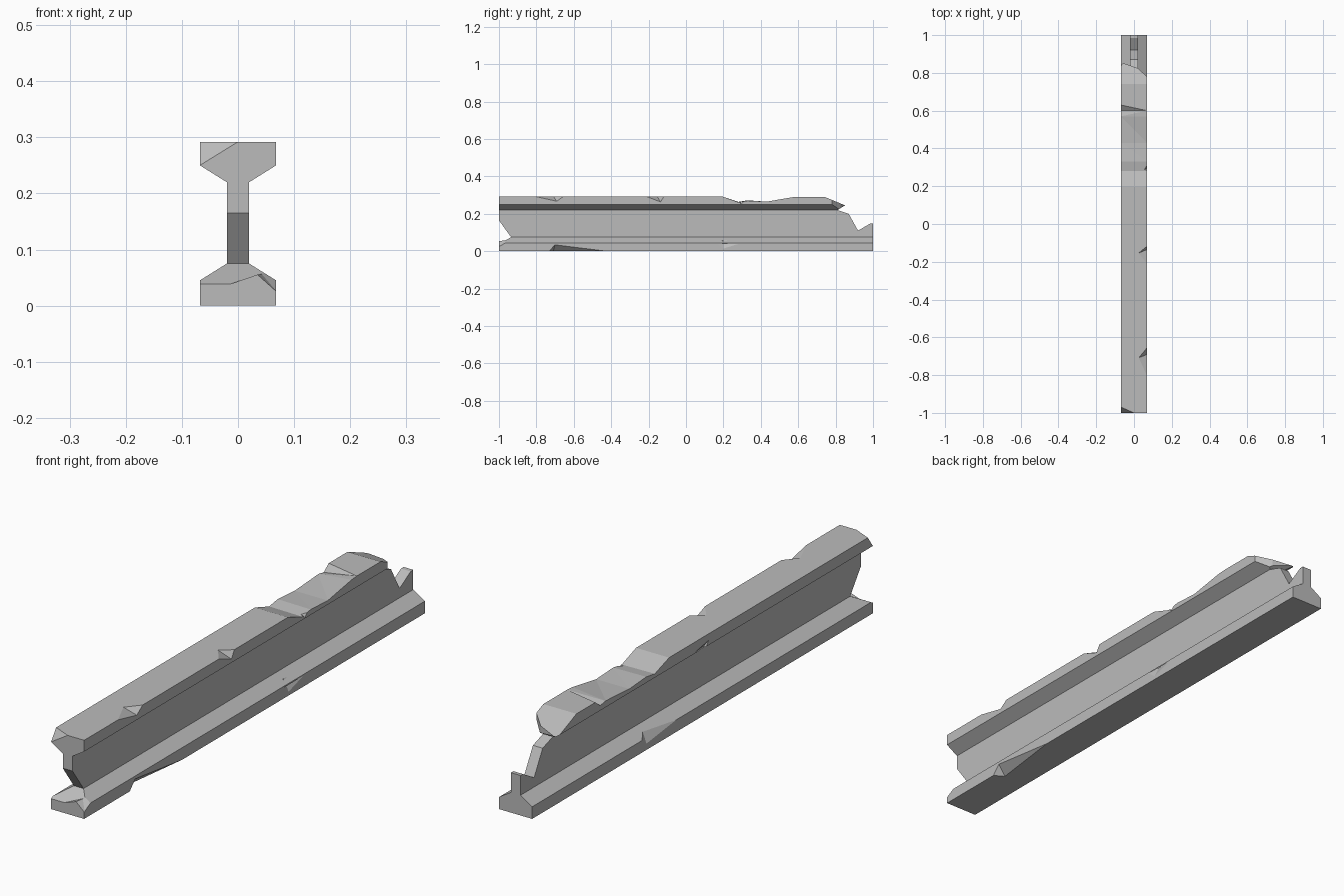
import bpy
import bmesh

cube = bpy.data.objects.get("Cube")
if cube:
    bpy.data.objects.remove(cube, do_unlink=True)

steel = bpy.data.materials.new("worn_grey_steel")
steel.use_nodes = True
grey = (0.5, 0.5, 0.5, 1)
steel.diffuse_color = grey
steel.node_tree.nodes["Principled BSDF"].inputs["Base Color"].default_value = grey


def make_object(name, bm):
    bmesh.ops.recalc_face_normals(bm, faces=bm.faces[:])
    mesh = bpy.data.meshes.new(name)
    bm.to_mesh(mesh)
    bm.free()
    obj = bpy.data.objects.new(name, mesh)
    bpy.context.collection.objects.link(obj)
    return obj


def loft(name, rings):
    """Closed solid through a row of matching rings."""
    bm = bmesh.new()
    rows = [[bm.verts.new(p) for p in ring] for ring in rings]
    count = len(rows[0])
    for a, b in zip(rows, rows[1:]):
        for i in range(count):
            j = (i + 1) % count
            bm.faces.new((a[i], a[j], b[j], b[i]))
    bm.faces.new(rows[0])
    bm.faces.new(rows[-1])
    # twisted sides become clean facets
    bmesh.ops.triangulate(bm, faces=[f for f in bm.faces if len(f.verts) == 4])
    return make_object(name, bm)


def hull(name, points):
    bm = bmesh.new()
    for p in points:
        bm.verts.new(p)
    bmesh.ops.convex_hull(bm, input=bm.verts[:])
    return make_object(name, bm)


def carve(body, cutter):
    cutter.hide_render = True
    mod = body.modifiers.new("damage", 'BOOLEAN')
    mod.operation = 'DIFFERENCE'
    mod.solver = 'EXACT'
    mod.object = cutter
    graph = bpy.context.evaluated_depsgraph_get()
    result = bpy.data.meshes.new_from_object(body.evaluated_get(graph))
    body.modifiers.clear()
    body.data = result
    bpy.data.objects.remove(cutter, do_unlink=True)


# Rail section, mirrored about the web and swept along y
half = [(0.068, 0), (0.068, 0.045), (0.02, 0.075),
        (0.02, 0.22), (0.068, 0.25), (0.068, 0.292)]
section = half + [(-x, z) for x, z in reversed(half)]
rail = loft("broken_rail", [[(x, y, z) for x, z in section] for y in (-1, 1)])

# Worn, wavy running surface: y, height at left edge, height at right edge
wear = [(0.19, 0.294, 0.294), (0.28, 0.264, 0.262), (0.33, 0.272, 0.27),
        (0.43, 0.265, 0.265), (0.57, 0.274, 0.289), (0.6, 0.268, 0.291),
        (0.63, 0.291, 0.291), (0.74, 0.291, 0.291), (0.87, 0.237, 0.237)]
carve(rail, loft("wear_cutter", [
    [(-0.07, y, a), (0.07, y, b), (0.07, y, 0.4), (-0.07, y, 0.4)]
    for y, a, b in wear]))

# Snapped back end of the head and web
snap = [(0.85, 0.245), (0.81, 0.22), (0.87, 0.2), (0.92, 0.11), (0.985, 0.148),
        (1.05, 0.15), (1.05, 0.35), (0.85, 0.35)]
carve(rail, loft("snap_cutter", [[(x, y, z) for y, z in snap] for x in (-0.1, 0.1)]))

# Slanted break across the head
slant = [(-0.08, 0.86), (0.02, 0.825), (0.08, 0.77), (0.08, 0.92), (-0.08, 0.92)]
carve(rail, loft("slant_cutter", [[(x, y, z) for x, y in slant] for z in (0.221, 0.35)]))

# Wedge torn from the front of the web
carve(rail, hull("front_web_cutter", [
    (-0.1, -0.935, 0.075), (0.1, -0.935, 0.075), (-0.1, -1.05, 0.234),
    (0.1, -1.05, 0.234), (-0.1, -1.05, 0.011), (0.1, -1.05, 0.08)]))

# Chips at the front corners of the foot and head
carve(rail, hull("front_foot_chip", [
    (0.022, -1.01, 0.064), (0.08, -1.01, 0.012), (0.08, -0.95, 0.045),
    (0.022, -0.95, 0.08), (0.08, -1.01, 0.1)]))
carve(rail, hull("front_head_chip", [
    (-0.068, -1.0, 0.25), (-0.068, -0.97, 0.292), (0, -1.0, 0.292),
    (-0.1, -1.03, 0.32)]))

# Chips on the right upper edge: start, deepest point, end, height of the bottom
for y0, y1, y2, low in [(-0.82, -0.7, -0.65, 0.266), (-0.22, -0.145, -0.115, 0.262),
                        (0.26, 0.285, 0.34, 0.25)]:
    carve(rail, hull("edge_chip", [
        (0.07, y0, 0.295), (0.07, y2, 0.295), (0.07, y1 + 0.01, low),
        (0.022, y1 - 0.01, 0.294)]))

# Small chip on the left edge of the head
carve(rail, hull("left_head_chip", [
    (-0.07, 0.05, 0.255), (-0.07, -0.035, 0.27), (-0.07, -0.01, 0.235),
    (-0.052, -0.03, 0.245)]))

# Chips in the foot: upper edges and the long gouge underneath
carve(rail, hull("right_foot_chip", [
    (0.07, 0.165, 0.038), (0.07, 0.2, 0.01), (0.07, 0.29, 0.038),
    (0.045, 0.2, 0.061)]))
carve(rail, hull("left_foot_chip", [
    (-0.07, 0.36, 0.045), (-0.07, 0.33, 0.02), (-0.07, 0.13, 0.045),
    (-0.045, 0.32, 0.061)]))
carve(rail, hull("under_foot_gouge", [
    (0.07, -0.735, -0.002), (0.07, -0.7, 0.036), (0.07, -0.4, -0.001),
    (0.03, -0.71, -0.001)]))

rail.data.materials.clear()
rail.data.materials.append(steel)
for face in rail.data.polygons:
    face.material_index = 0
    face.use_smooth = False
